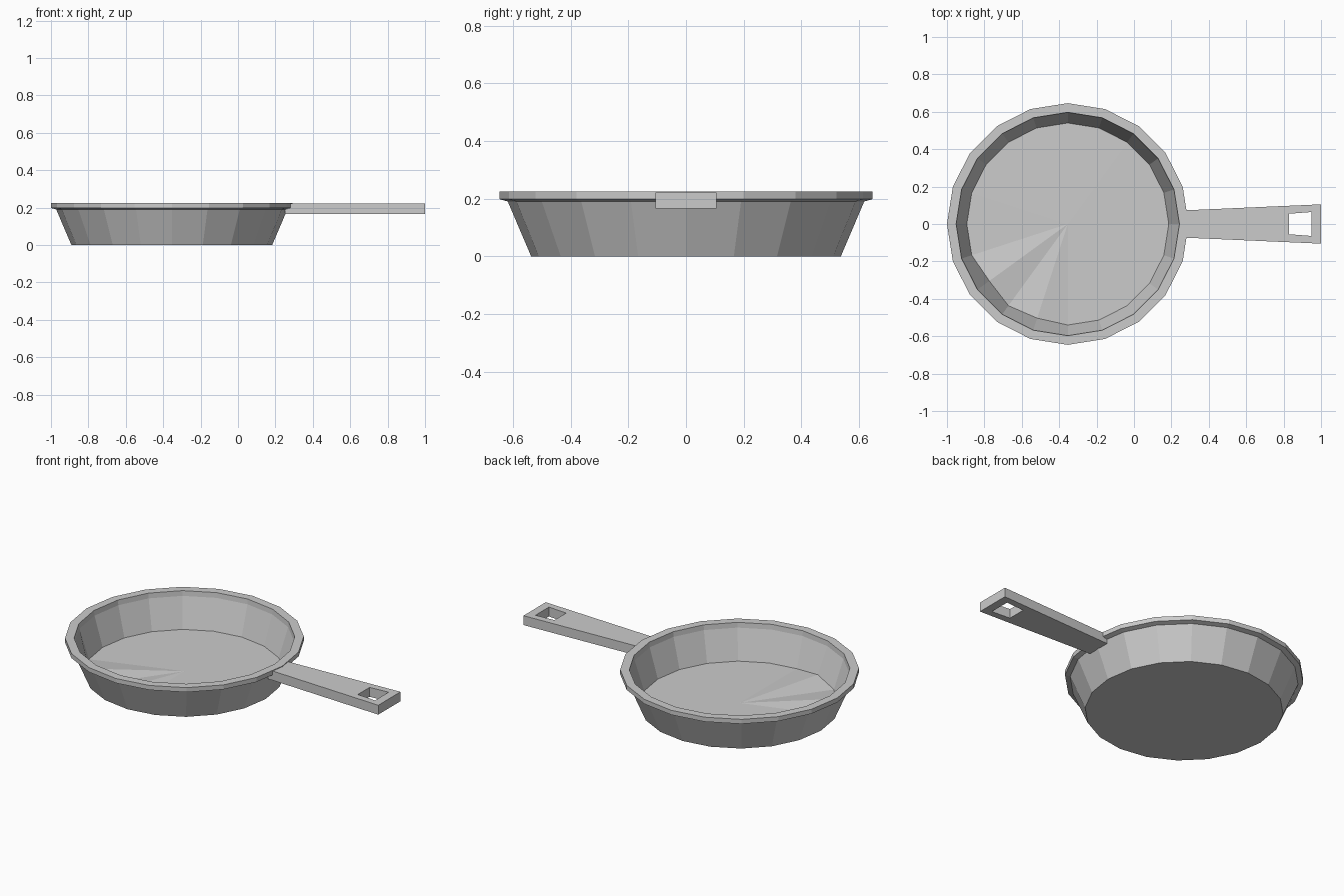
import bpy, bmesh
from math import cos, sin, pi

if "Cube" in bpy.data.objects:
    bpy.data.objects.remove(bpy.data.objects["Cube"])

SIDES = 20
CENTRE_X = -0.354


def finish(name, bm):
    bmesh.ops.recalc_face_normals(bm, faces=bm.faces)
    mesh = bpy.data.meshes.new(name)
    bm.to_mesh(mesh)
    bm.free()
    obj = bpy.data.objects.new(name, mesh)
    bpy.context.collection.objects.link(obj)
    return obj


def bridge(bm, a, b):
    n = len(a)
    for i in range(n):
        j = (i + 1) % n
        bm.faces.new((a[i], a[j], b[j], b[i]))


# Pan body: lathed profile (radius, height) from the base, over the rim, to the floor
profile = [(0.537, 0), (0.618, 0.19), (0.646, 0.198), (0.646, 0.225),
           (0.597, 0.225), (0.594, 0.195), (0.54, 0.02)]
bm = bmesh.new()
rings = [[bm.verts.new((CENTRE_X + r * cos(2 * pi * i / SIDES),
                        r * sin(2 * pi * i / SIDES), z)) for i in range(SIDES)]
         for r, z in profile]
for lower, upper in zip(rings, rings[1:]):
    bridge(bm, lower, upper)
bm.faces.new(rings[0])

# Pan floor: triangle fan with two slightly raised dents at the front left
floor_ring = rings[-1]
hub = bm.verts.new((CENTRE_X, 0, 0.022))
for i in range(SIDES):
    bm.faces.new((hub, floor_ring[i], floor_ring[(i + 1) % SIDES]))
for i, inset in ((12, 0.96), (14, 0.98)):
    v = floor_ring[i]
    v.co.x = CENTRE_X + (v.co.x - CENTRE_X) * inset
    v.co.y *= inset
    v.co.z += 0.022
finish("pan_body", bm)

# Handle: tapered bar with a hanging hole
bm = bmesh.new()


def trapezoid(x0, w0, x1, w1, z):
    return [bm.verts.new((x, y, z)) for x, y in
            ((x0, -w0), (x1, -w1), (x1, w1), (x0, w0))]


outer_low, outer_top = [trapezoid(0.25, 0.072, 1.0, 0.105, z) for z in (0.165, 0.221)]
hole_low, hole_top = [trapezoid(0.83, 0.055, 0.95, 0.064, z) for z in (0.165, 0.221)]
bridge(bm, outer_low, outer_top)
bridge(bm, outer_top, hole_top)
bridge(bm, hole_top, hole_low)
bridge(bm, hole_low, outer_low)
finish("handle", bm)
